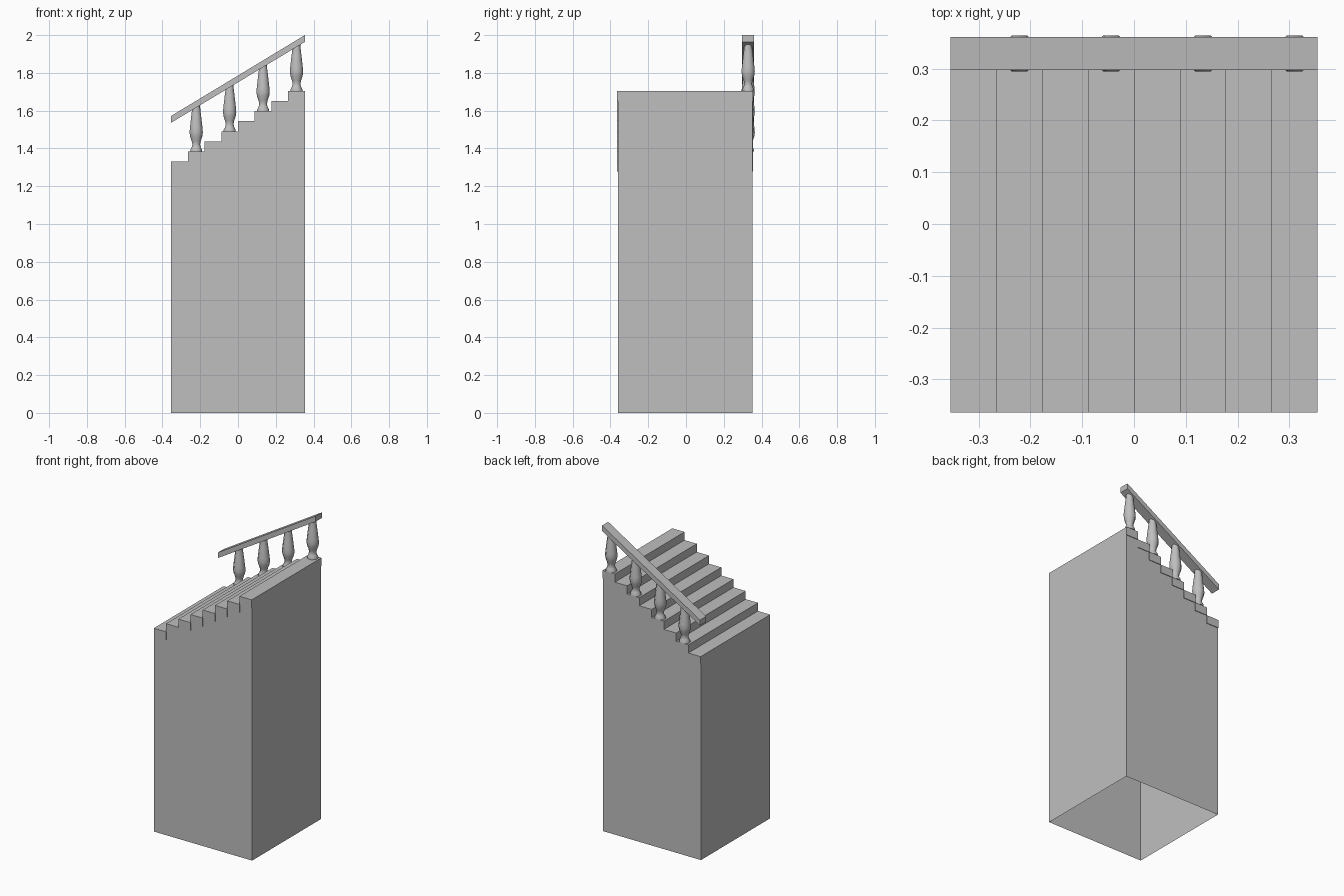
import bpy, bmesh, math

default = bpy.data.objects.get("Cube")
if default:
    bpy.data.objects.remove(default, do_unlink=True)

STEPS = 8
HALF = 0.354                 # half length of the flight
TREAD = 2 * HALF / STEPS
RISE = 0.0535
FIRST = 1.277                # underside of the lowest step
Y0, Y1 = -0.364, 0.355       # step ends
LIP = 0.004                  # overhang of steps past the walls
RAIL_Y = 0.329

stone = bpy.data.materials.new("grey stone")
stone.use_nodes = True
grey = (0.52, 0.52, 0.52, 1)
stone.diffuse_color = grey
stone.node_tree.nodes["Principled BSDF"].inputs["Base Color"].default_value = grey


def finish(bm, name):
    bmesh.ops.recalc_face_normals(bm, faces=bm.faces)
    mesh = bpy.data.meshes.new(name)
    bm.to_mesh(mesh)
    bm.free()
    mesh.materials.append(stone)
    obj = bpy.data.objects.new(name, mesh)
    bpy.context.collection.objects.link(obj)
    return obj


def prism(name, outline, y0, y1):
    """Extrude an x-z outline along y into a closed solid."""
    bm = bmesh.new()
    front = bm.faces.new([bm.verts.new((x, y0, z)) for x, z in outline])
    ext = bmesh.ops.extrude_face_region(bm, geom=[front], use_keep_orig=True)
    moved = [v for v in ext["geom"] if isinstance(v, bmesh.types.BMVert)]
    bmesh.ops.translate(bm, verts=moved, vec=(0, y1 - y0, 0))
    return finish(bm, name)


# Hollow base: four walls, open underneath, closed above by the steps
outline = [(-HALF, 0), (HALF, 0)]
for i in reversed(range(STEPS)):
    x, z = -HALF + i * TREAD, FIRST + i * RISE
    outline += [(x + TREAD, z), (x, z)]
bm = bmesh.new()
near, far = ([bm.verts.new((x, y, z)) for x, z in outline]
             for y in (Y0 + LIP, Y1 - LIP))
bm.faces.new(near)
bm.faces.new(far[::-1])
for a, b in ((1, 2), (-1, 0)):
    bm.faces.new((near[a], far[a], far[b], near[b]))
finish(bm, "base_walls")

# Steps
for i in range(STEPS):
    x, z = -HALF + i * TREAD, FIRST + i * RISE
    prism(f"step_{i + 1}", [(x, z), (x + TREAD, z), (x + TREAD, z + RISE),
                            (x, z + RISE)], Y0, Y1)

# Sloping handrail
drop = 2 * HALF * RISE / TREAD
prism("handrail", [(-HALF, 1.964 - drop), (HALF, 1.964), (HALF, 2),
                   (-HALF, 2 - drop)], RAIL_Y - 0.032, RAIL_Y + 0.032)

# Turned balusters on every second step: (radius, height)
profile = [(0.034, 0), (0.034, 0.008), (0.026, 0.022), (0.022, 0.038),
           (0.026, 0.055), (0.035, 0.08), (0.038, 0.1), (0.036, 0.125),
           (0.028, 0.19), (0.022, 0.235), (0.022, 0.248)]
SIDES = 8
for i in range(1, STEPS, 2):
    cx = -HALF + (i + 0.5) * TREAD
    base = FIRST + (i + 1) * RISE
    bm = bmesh.new()
    rings = []
    for r, h in profile:
        angles = [(k + 0.5) * math.tau / SIDES for k in range(SIDES)]
        rings.append([bm.verts.new((cx + r * math.cos(a),
                                    RAIL_Y + r * math.sin(a), base + h))
                      for a in angles])
    for low, high in zip(rings, rings[1:]):
        for k in range(SIDES):
            n = (k + 1) % SIDES
            bm.faces.new((low[k], low[n], high[n], high[k]))
    bm.faces.new(rings[0][::-1])
    bm.faces.new(rings[-1])
    baluster = finish(bm, f"baluster_{i // 2 + 1}")
    bpy.ops.object.select_all(action="DESELECT")
    baluster.select_set(True)
    bpy.context.view_layer.objects.active = baluster
    bpy.ops.object.shade_smooth_by_angle(angle=math.radians(50))
